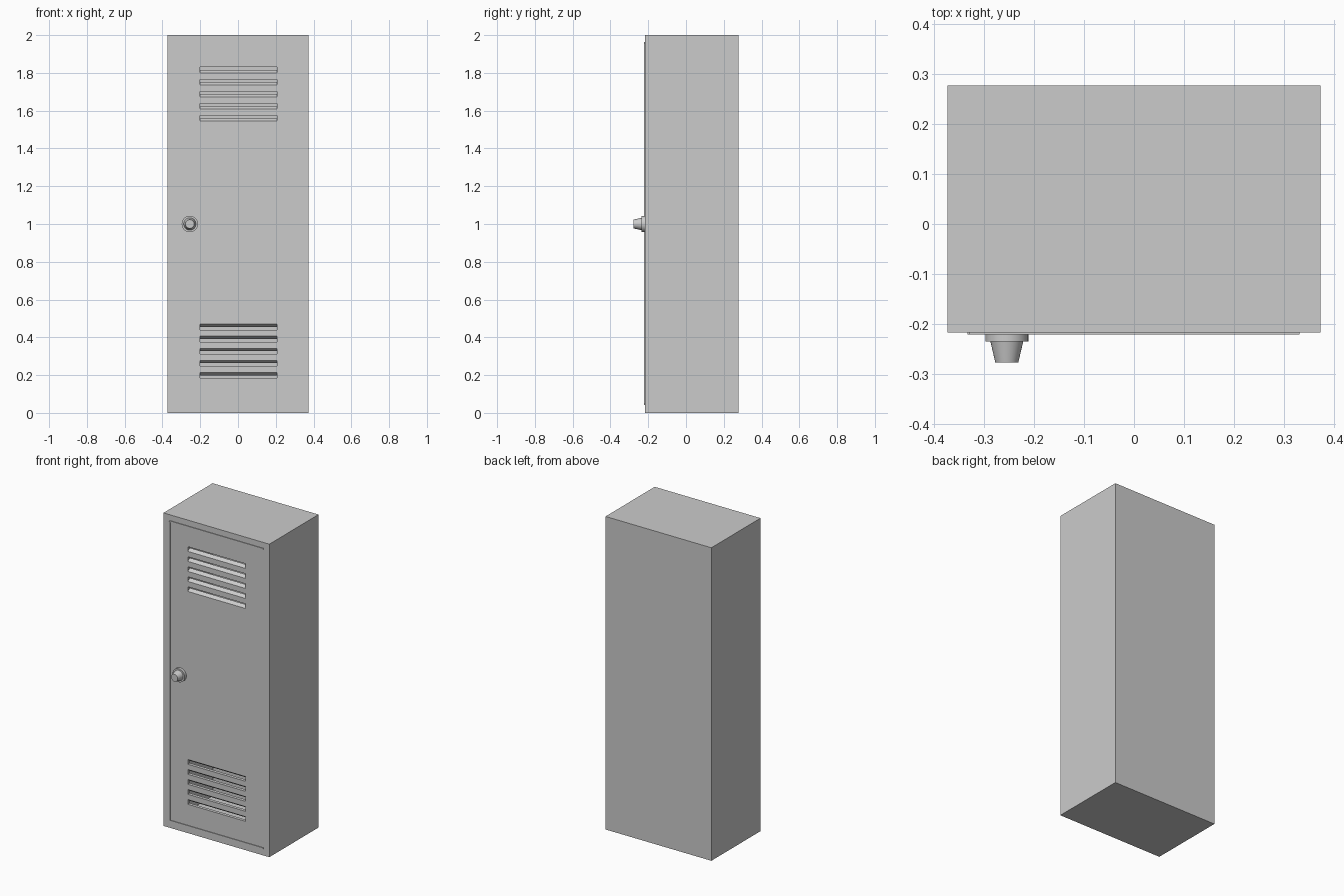
import bpy, bmesh, math
from mathutils import Matrix

if "Cube" in bpy.data.objects:
    bpy.data.objects.remove(bpy.data.objects["Cube"])

FRONT, BACK = -0.218, 0.278


def finish(name, bm):
    bmesh.ops.recalc_face_normals(bm, faces=bm.faces)
    mesh = bpy.data.meshes.new(name)
    bm.to_mesh(mesh)
    bm.free()
    ob = bpy.data.objects.new(name, mesh)
    bpy.context.collection.objects.link(ob)
    return ob


def add_prism(bm, profile, x0, x1):
    """Extrude a (y, z) profile along x."""
    face = bm.faces.new([bm.verts.new((x0, y, z)) for y, z in profile])
    ext = bmesh.ops.extrude_face_region(bm, geom=[face])
    verts = [g for g in ext["geom"] if isinstance(g, bmesh.types.BMVert)]
    bmesh.ops.translate(bm, verts=verts, vec=(x1 - x0, 0, 0))


def box(name, x0, x1, y0, y1, z0, z1):
    bm = bmesh.new()
    add_prism(bm, [(y0, z0), (y1, z0), (y1, z1), (y0, z1)], x0, x1)
    return finish(name, bm)


def cut(target, cutter):
    mod = target.modifiers.new(cutter.name, "BOOLEAN")
    mod.operation = "DIFFERENCE"
    mod.solver = "EXACT"
    mod.object = cutter
    bpy.context.view_layer.objects.active = target
    bpy.ops.object.modifier_apply(modifier=mod.name)
    bpy.data.objects.remove(cutter)


# Hollow sheet-metal cabinet
cabinet = box("cabinet", -0.374, 0.374, FRONT, BACK, 0, 2)
cut(cabinet, box("cavity", -0.364, 0.364, FRONT + 0.02, BACK - 0.01, 0.01, 1.99))

# Vent slots: upper ones slope up inwards, lower ones are mirrored
bm = bmesh.new()
for first, s in ((1.815, 1), (0.455, -1)):
    for i in range(5):
        z = first - 0.064 * i
        add_prism(bm, [(FRONT - 0.02, z - 0.015 * s), (FRONT, z - 0.015 * s),
                       (FRONT + 0.02, z), (FRONT + 0.03, z),
                       (FRONT + 0.03, z + 0.015 * s), (FRONT - 0.02, z + 0.015 * s)],
                  -0.202, 0.206)
cut(cabinet, finish("vent_slots", bm))

# Thin raised strips outlining the door on three sides
y0, y1 = FRONT - 0.004, FRONT + 0.002
box("door_strip_left", -0.334, -0.324, y0, y1, 0.05, 1.955)
box("door_strip_top", -0.33, 0.332, y0, y1, 1.955, 1.963)
box("door_strip_bottom", -0.33, 0.332, y0, y1, 0.042, 0.05)


# Round door knob on a backing plate
def turned(name, r_back, r_front, y_back, y_front):
    bm = bmesh.new()
    m = Matrix.Translation((-0.255, (y_back + y_front) / 2, 1.0)) @ Matrix.Rotation(math.pi / 2, 4, "X")
    bmesh.ops.create_cone(bm, cap_ends=True, segments=32, radius1=r_back, radius2=r_front,
                          depth=y_back - y_front, matrix=m)
    ob = finish(name, bm)
    bpy.ops.object.select_all(action="DESELECT")
    ob.select_set(True)
    bpy.context.view_layer.objects.active = ob
    bpy.ops.object.shade_smooth_by_angle(angle=math.radians(30))


turned("knob_plate", 0.043, 0.043, FRONT + 0.002, -0.236)
turned("knob", 0.033, 0.023, -0.235, -0.278)
